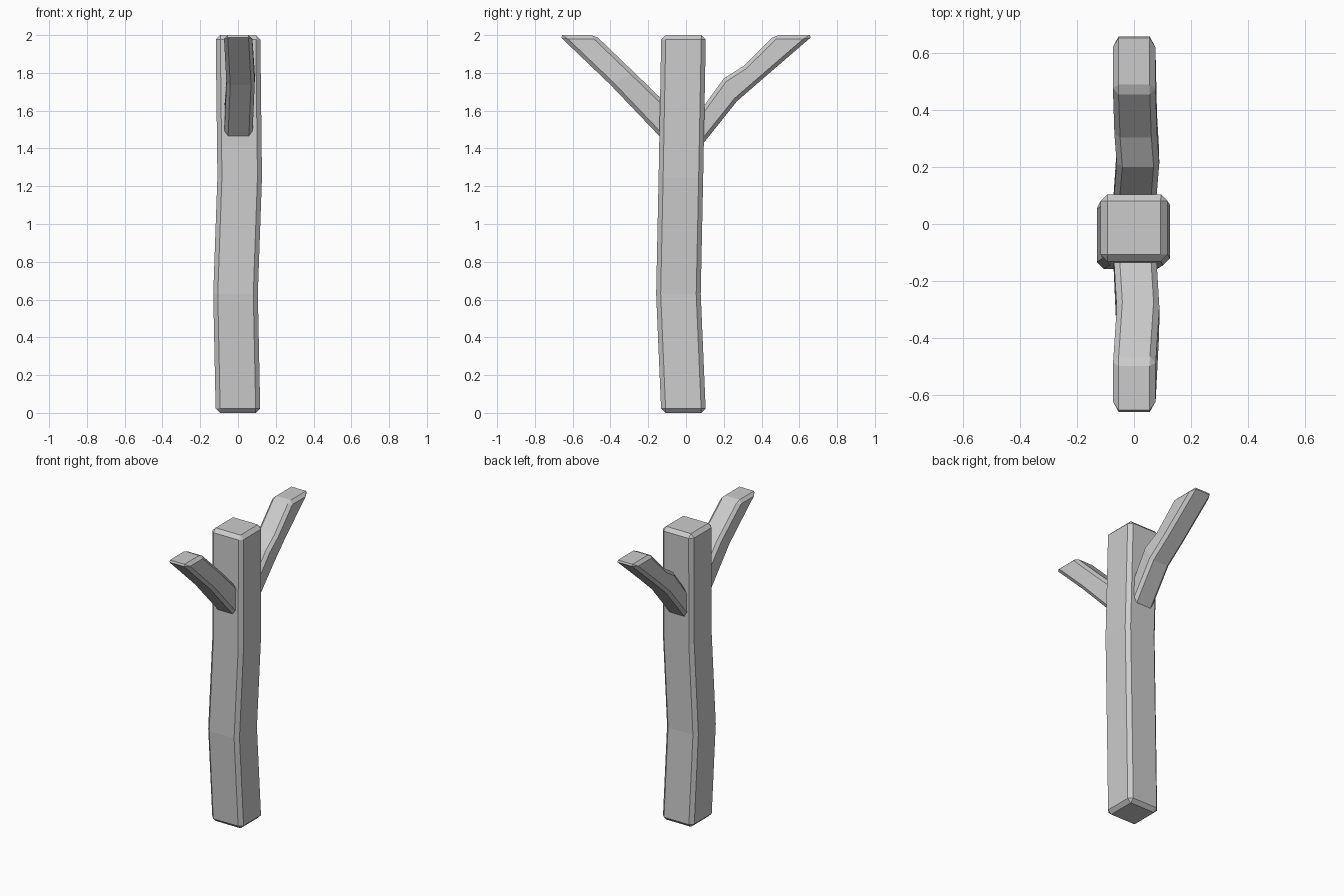
import bpy, bmesh

if "Cube" in bpy.data.objects:
    bpy.data.objects.remove(bpy.data.objects["Cube"])


def faceted_beam(name, rings, chamfer, bevel_start=True):
    """Loft square rings (4 corners each) and chamfer the outer edges."""
    bm = bmesh.new()
    loops = [[bm.verts.new(c) for c in ring] for ring in rings]
    for a, b in zip(loops, loops[1:]):
        for i in range(4):
            j = (i + 1) % 4
            bm.faces.new((a[i], a[j], b[j], b[i]))
    bm.faces.new(loops[0])
    bm.faces.new(loops[-1])
    bmesh.ops.recalc_face_normals(bm, faces=bm.faces)

    # long edges plus the end caps; the bend rings stay unbevelled
    edges = [bm.edges.get((a[i], b[i])) for a, b in zip(loops, loops[1:]) for i in range(4)]
    caps = [loops[-1]] + ([loops[0]] if bevel_start else [])
    edges += [bm.edges.get((c[i], c[(i + 1) % 4])) for c in caps for i in range(4)]
    bmesh.ops.bevel(bm, geom=edges, offset=chamfer, offset_type='OFFSET',
                    segments=1, profile=0.5, affect='EDGES', clamp_overlap=True)
    bmesh.ops.recalc_face_normals(bm, faces=bm.faces)
    mesh = bpy.data.meshes.new(name)
    bm.to_mesh(mesh)
    bm.free()
    obj = bpy.data.objects.new(name, mesh)
    bpy.context.collection.objects.link(obj)
    return obj


def post_ring(x, y, z, h=0.118):
    return [(x - h, y - h, z), (x + h, y - h, z), (x + h, y + h, z), (x - h, y + h, z)]


def branch_ring(x, lower, upper, h=0.075):
    return [(x - h, *lower), (x + h, *lower), (x + h, *upper), (x - h, *upper)]


# upright post with two slight bends
faceted_beam("post", [
    post_ring(0, -0.013, 0),
    post_ring(-0.013, -0.04, 0.63),
    post_ring(0.009, -0.027, 1.25),
    post_ring(0, -0.013, 2),
], 0.024)

# branch leaning to the back, cut level at the top
faceted_beam("back_branch", [
    branch_ring(0.0, (0.06, 1.387), (0.04, 1.55)),
    branch_ring(0.014, (0.27, 1.65), (0.20, 1.77)),
    branch_ring(0.006, (0.40, 1.763), (0.305, 1.837)),
    branch_ring(0, (0.675, 2.0), (0.47, 2.0)),
], 0.02, False)

# branch leaning to the front, cut level at the top
faceted_beam("front_branch", [
    branch_ring(0.0, (-0.09, 1.412), (-0.05, 1.585)),
    branch_ring(0.014, (-0.40, 1.737), (-0.275, 1.803)),
    branch_ring(0, (-0.675, 2.0), (-0.48, 2.0)),
], 0.02, False)
